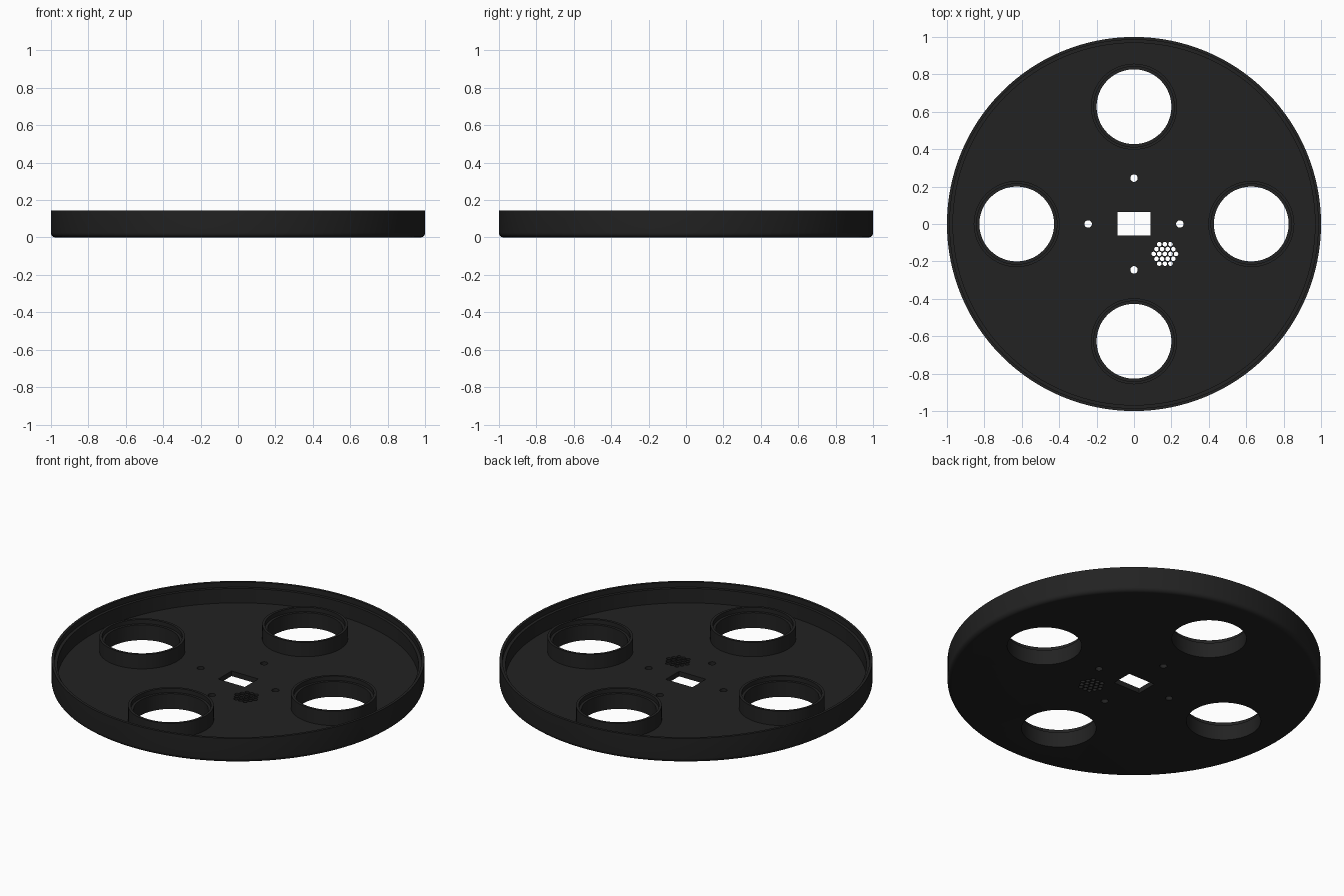
import bpy, bmesh, math

if "Cube" in bpy.data.objects:
    bpy.data.objects.remove(bpy.data.objects["Cube"])

black = bpy.data.materials.new("matte black")
black.diffuse_color = (0.016, 0.016, 0.016, 1)
black.use_nodes = True
black.node_tree.nodes["Principled BSDF"].inputs["Base Color"].default_value = black.diffuse_color


def add_object(name, bm):
    bmesh.ops.recalc_face_normals(bm, faces=bm.faces)
    mesh = bpy.data.meshes.new(name)
    bm.to_mesh(mesh)
    bm.free()
    mesh.materials.append(black)
    ob = bpy.data.objects.new(name, mesh)
    bpy.context.collection.objects.link(ob)
    return ob


def lathe(name, profile, steps, closed):
    """Spin an (r, z) profile around the z axis."""
    bm = bmesh.new()
    vs = [bm.verts.new((r, 0, z)) for r, z in profile]
    es = [bm.edges.new(p) for p in zip(vs, vs[1:])]
    if closed:
        es.append(bm.edges.new((vs[-1], vs[0])))
    bmesh.ops.spin(bm, geom=vs + es, cent=(0, 0, 0), axis=(0, 0, 1),
                   angle=2 * math.pi, steps=steps, use_merge=True)
    bmesh.ops.remove_doubles(bm, verts=bm.verts, dist=1e-5)
    return add_object(name, bm)


def smooth(ob):
    bpy.ops.object.select_all(action='DESELECT')
    ob.select_set(True)
    bpy.context.view_layer.objects.active = ob
    bpy.ops.object.shade_smooth_by_angle(angle=math.radians(35))


FLOOR, LEDGE, TOP = 0.03, 0.115, 0.145
FILLET = 0.025
quarters = [(1, 0), (0, 1), (-1, 0), (0, -1)]

# Round tray: filleted bottom edge, tall wall, rebated rim
fillet = [(1 - FILLET + FILLET * math.sin(a), FILLET - FILLET * math.cos(a))
          for a in (math.pi / 2 * i / 6 for i in range(7))]
tray = lathe("tray", [(0, 0)] + fillet + [(1, TOP), (0.985, TOP), (0.985, LEDGE),
             (0.968, LEDGE), (0.968, FLOOR), (0, FLOOR)], 128, False)

# Cutter holding every opening in the floor
bm = bmesh.new()


def hole(x, y, r, segments):
    made = bmesh.ops.create_cone(bm, cap_ends=True, segments=segments,
                                 radius1=r, radius2=r, depth=0.2)
    bmesh.ops.translate(bm, verts=made["verts"], vec=(x, y, 0.02))


for cx, cy in quarters:
    hole(cx * 0.627, cy * 0.627, 0.2, 64)      # large openings
    hole(cx * 0.245, cy * 0.245, 0.02, 24)     # screw holes
for row in range(-2, 3):                       # honeycomb grille
    count = 5 - abs(row)
    for i in range(count):
        hole(0.165 + (i - (count - 1) / 2) * 0.03, -0.16 + row * 0.026, 0.0125, 12)
slot = bmesh.ops.create_cube(bm, size=1)["verts"]
bmesh.ops.scale(bm, verts=slot, vec=(0.175, 0.125, 0.2))
bmesh.ops.translate(bm, verts=slot, vec=(0, 0.002, 0.02))
cutter = add_object("floor_cutter", bm)
cutter.hide_render = True

cut = tray.modifiers.new("openings", 'BOOLEAN')
cut.operation = 'DIFFERENCE'
cut.solver = 'EXACT'
cut.object = cutter
bpy.context.view_layer.objects.active = tray
bpy.ops.object.modifier_apply(modifier=cut.name)
bpy.data.objects.remove(cutter)
smooth(tray)

# Raised collars around the large openings, rebated at the top
for n, (cx, cy) in enumerate(quarters, 1):
    collar = lathe(f"collar_{n}", [(0.2, FLOOR), (0.23, FLOOR), (0.23, LEDGE),
                   (0.215, LEDGE), (0.215, 0.09), (0.2, 0.09)], 64, True)
    collar.location = (cx * 0.627, cy * 0.627, 0)
    smooth(collar)
